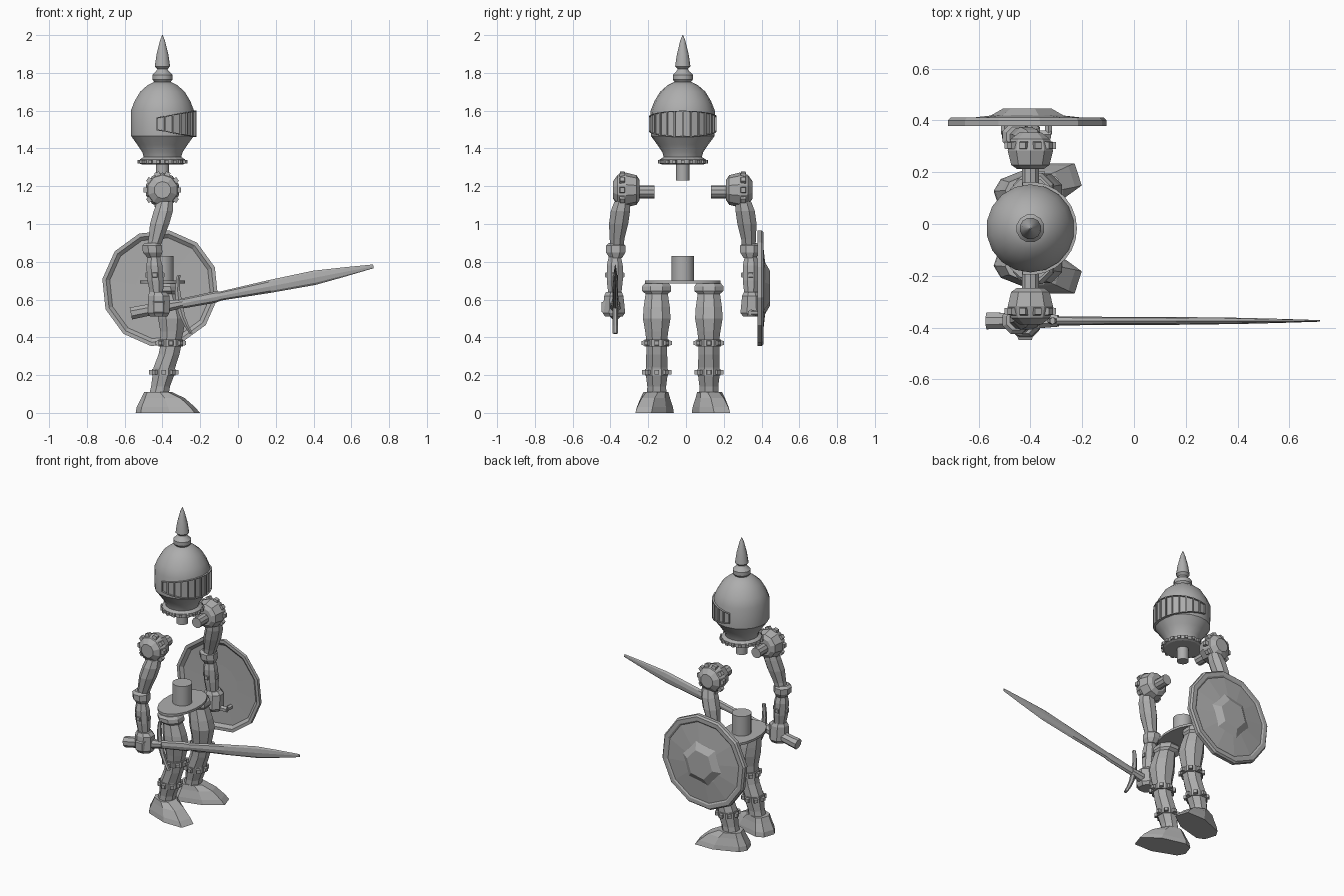
import bpy, bmesh
from math import cos, sin, pi, radians
from mathutils import Matrix, Vector

if "Cube" in bpy.data.objects:
    bpy.data.objects.remove(bpy.data.objects["Cube"], do_unlink=True)

steel = bpy.data.materials.new("grey_steel")
steel.use_nodes = True
GREY = (0.42, 0.42, 0.42, 1)
steel.diffuse_color = GREY
steel.node_tree.nodes["Principled BSDF"].inputs["Base Color"].default_value = GREY

CX, CY = -0.40, -0.017  # body axis


def finish(name, bm, smooth=None):
    bmesh.ops.recalc_face_normals(bm, faces=bm.faces)
    mesh = bpy.data.meshes.new(name)
    bm.to_mesh(mesh)
    bm.free()
    mesh.materials.append(steel)
    ob = bpy.data.objects.new(name, mesh)
    bpy.context.collection.objects.link(ob)
    if smooth:
        bpy.ops.object.select_all(action="DESELECT")
        ob.select_set(True)
        bpy.context.view_layer.objects.active = ob
        bpy.ops.object.shade_smooth_by_angle(angle=radians(smooth))
    return ob


def loft(bm, rings, n=8, axis="z", turn=0.5):
    """Skin rings (x, y, z, ru, rv) whose planes face the given axis."""
    loops = []
    for x, y, z, ru, *rv in rings:
        rv = rv[0] if rv else ru
        loop = []
        for i in range(n):
            a = 2 * pi * (i + turn) / n
            u, v = ru * cos(a), rv * sin(a)
            off = {"z": (u, v, 0), "y": (u, 0, v), "x": (0, u, v)}[axis]
            loop.append(bm.verts.new(Vector((x, y, z)) + Vector(off)))
        loops.append(loop)
    for a, b in zip(loops, loops[1:]):
        for i in range(n):
            j = (i + 1) % n
            bm.faces.new((a[i], a[j], b[j], b[i]))
    bm.faces.new(loops[0])
    bm.faces.new(loops[-1])


def lathe(bm, profile, n, x=CX, y=CY, turn=0.5):
    loft(bm, [(x, y, z, r) for r, z in profile], n, "z", turn)


def stud(bm, pos, normal, size, depth=0.03):
    """Tapered square stud."""
    rot = Vector(normal).to_track_quat("Z", "Y").to_matrix().to_4x4()
    m = Matrix.Translation(pos) @ rot @ Matrix.Rotation(pi / 4, 4, "Z")
    bmesh.ops.create_cone(bm, cap_ends=True, segments=4, radius1=size * 0.75,
                          radius2=size * 0.55, depth=depth, matrix=m)


def stud_ring(bm, centre, r, count, size, axis="z", turn=0.0):
    for i in range(count):
        a = 2 * pi * (i + turn) / count
        d = Vector((cos(a), sin(a), 0) if axis == "z" else (cos(a), 0, sin(a)))
        stud(bm, Vector(centre) + d * r, d, size)


# Helmet shell, neck and collar
bm = bmesh.new()
lathe(bm, [(0.10, 1.35), (0.108, 1.38), (0.135, 1.42), (0.168, 1.465), (0.17, 1.60),
           (0.15, 1.65), (0.12, 1.70), (0.08, 1.735), (0.04, 1.755)], 18)
finish("helmet", bm, 28)

bm = bmesh.new()
lathe(bm, [(0.036, 1.23), (0.036, 1.36)], 12)
finish("neck", bm, 35)

bm = bmesh.new()
lathe(bm, [(0.11, 1.315), (0.122, 1.32), (0.122, 1.342), (0.10, 1.355)], 18)
stud_ring(bm, (CX, CY, 1.33), 0.118, 18, 0.022)
finish("helmet_collar", bm)

# Helmet spike
bm = bmesh.new()
lathe(bm, [(0.04, 1.745), (0.055, 1.765), (0.055, 1.79), (0.034, 1.81), (0.028, 1.82),
           (0.042, 1.835), (0.032, 1.90), (0.014, 1.97), (0.002, 2.0)], 12)
finish("helmet_spike", bm, 35)

# Visor band, tapering to the sides, with sunken slots
bm = bmesh.new()
cols = []
for i in range(15):
    a = radians(-100 + 200 * i / 14)
    h = 0.034 + 0.036 * max(0, (cos(a) + 0.17) / 1.17)
    p = (CX + 0.18 * cos(a), CY + 0.18 * sin(a))
    q = (CX + 0.15 * cos(a), CY + 0.15 * sin(a))
    cols.append([bm.verts.new((*c, 1.53 + k * h)) for c, k in ((p, -1), (p, 1), (q, 1), (q, -1))])
slots = []
for a, b in zip(cols, cols[1:]):
    for k in range(4):
        f = bm.faces.new((a[k], b[k], b[(k + 1) % 4], a[(k + 1) % 4]))
        if k == 0:
            slots.append(f)
bm.faces.new(cols[0])
bm.faces.new(cols[-1])
bmesh.ops.recalc_face_normals(bm, faces=bm.faces)
bmesh.ops.inset_individual(bm, faces=slots, thickness=0.006)
bmesh.ops.inset_individual(bm, faces=slots, thickness=0.001, depth=-0.009)
finish("visor", bm)

# Waist post and oval belt plate
bm = bmesh.new()
lathe(bm, [(0.06, 0.69), (0.06, 0.83)], 16)
finish("waist_post", bm, 30)
bm = bmesh.new()
loft(bm, [(CX, CY, 0.685, 0.12, 0.2), (CX, CY, 0.70, 0.12, 0.2)], 18)
finish("belt_plate", bm, 30)

for side, s in (("right", -1), ("left", 1)):
    def Y(v):
        return CY + s * v

    # Shoulder ball, its studs and socket pin
    bm = bmesh.new()
    loft(bm, [(CX, Y(v), 1.18, r) for v, r in
              ((0.23, 0.055), (0.245, 0.078), (0.30, 0.092), (0.345, 0.08), (0.37, 0.045))], 10, "y")
    stud_ring(bm, (CX, Y(0.32), 1.18), 0.084, 10, 0.032, "y")
    finish(side + "_shoulder", bm)
    bm = bmesh.new()
    loft(bm, [(CX, Y(v), 1.17, 0.034) for v in (0.15, 0.25)], 10, "y")
    finish(side + "_shoulder_pin", bm)

    # Upper arm, elbow, forearm
    bm = bmesh.new()
    loft(bm, [(-0.385, Y(0.32), 1.12, 0.045), (-0.395, Y(0.33), 1.07, 0.055),
              (-0.415, Y(0.34), 1.0, 0.055), (-0.435, Y(0.348), 0.92, 0.042),
              (-0.45, Y(0.35), 0.87, 0.038)])
    finish(side + "_upper_arm", bm)
    bm = bmesh.new()
    loft(bm, [(-0.455, Y(0.355), 0.90, 0.04), (-0.455, Y(0.355), 0.885, 0.056),
              (-0.452, Y(0.355), 0.85, 0.056), (-0.445, Y(0.355), 0.82, 0.036)])
    finish(side + "_elbow", bm)
    bm = bmesh.new()
    loft(bm, [(-0.445, Y(0.36), 0.83, 0.034), (-0.443, Y(0.36), 0.78, 0.046),
              (-0.437, Y(0.36), 0.70, 0.046), (-0.43, Y(0.36), 0.62, 0.036)])
    stud_ring(bm, (-0.44, Y(0.36), 0.73), 0.036, 4, 0.03)
    finish(side + "_forearm", bm)

    # Fist with knuckle block
    bm = bmesh.new()
    loft(bm, [(-0.425, Y(0.365), 0.64, 0.045), (-0.42, Y(0.365), 0.62, 0.062, 0.055),
              (-0.42, Y(0.365), 0.53, 0.062, 0.065), (-0.42, Y(0.365), 0.51, 0.05)])
    stud(bm, (-0.42, Y(0.418), 0.56), (0, s, 0), 0.065, 0.025)
    finish(side + "_fist", bm)

    # Thigh and shin
    L = Y(0.138)
    bm = bmesh.new()
    loft(bm, [(-0.39, L, 0.685, 0.07), (-0.39, L, 0.67, 0.083), (-0.385, L, 0.645, 0.083),
              (-0.375, L, 0.63, 0.064), (-0.36, L, 0.56, 0.075), (-0.35, L, 0.50, 0.079),
              (-0.35, L, 0.43, 0.066), (-0.355, L, 0.385, 0.06)])
    finish(side + "_thigh", bm)
    bm = bmesh.new()
    loft(bm, [(-0.355, L, 0.36, 0.06), (-0.365, L, 0.31, 0.06), (-0.39, L, 0.24, 0.062),
              (-0.395, L, 0.20, 0.062), (-0.41, L, 0.14, 0.054), (-0.42, L, 0.09, 0.056)])
    finish(side + "_shin", bm)

    # Studded knee and shin bands
    for part, x, z, r in (("knee", -0.355, 0.37, 0.07), ("shin", -0.393, 0.215, 0.066)):
        bm = bmesh.new()
        loft(bm, [(x, L, z + dz, r) for dz in (-0.018, 0.018)])
        stud_ring(bm, (x, L, z), r - 0.004, 8, 0.028)
        finish(f"{side}_{part}_band", bm)

    # Foot, toes turned outward
    bm = bmesh.new()
    outline = ((-0.115, 0.04), (-0.075, 0.075), (0.09, 0.085), (0.215, 0.045))
    layers = []
    for z, front, back, width in ((0, 1, 1, 1), (0.03, 0.88, 0.96, 0.95),
                                  (0.078, 0.62, 0.75, 0.8), (0.11, 0.3, 0.62, 0.72)):
        pts = [(u * (front if u > 0 else back), w * width) for u, w in outline]
        pts += [(u, -w) for u, w in reversed(pts)]
        layers.append([bm.verts.new((u, w, z)) for u, w in pts])
    for a, b in zip(layers, layers[1:]):
        for i in range(8):
            j = (i + 1) % 8
            bm.faces.new((a[i], a[j], b[j], b[i]))
    bm.faces.new(layers[0])
    bm.faces.new(layers[-1])
    bmesh.ops.transform(bm, verts=bm.verts, matrix=Matrix.Translation((-0.42, Y(0.142), 0))
                        @ Matrix.Rotation(s * radians(18), 4, "Z"))
    finish(side + "_foot", bm)

# Sword in the right fist: grip, curved guard, blade
tilt = Matrix.Translation((-0.42, -0.374, 0.555)) @ Matrix.Rotation(radians(-11), 4, "Y")
bm = bmesh.new()
loft(bm, [(x, 0, 0, r) for x, r in ((-0.15, 0.035), (-0.05, 0.033), (0.06, 0.03), (0.13, 0.024))], 8, "x")
finish("sword_grip", bm).matrix_world = tilt

bm = bmesh.new()
loft(bm, [(0.11 + 1.2 * (z * z), 0, z, 0.02 - 0.06 * abs(z), 0.014)
          for z in (-0.165, -0.12, -0.07, 0, 0.07, 0.12, 0.15)], 6)
finish("sword_guard", bm).matrix_world = tilt

bm = bmesh.new()
loft(bm, [(x, 0, 0, t, w) for x, t, w in
          ((0.1, 0.018, 0.026), (0.3, 0.016, 0.03), (0.335, 0.015, 0.024), (0.6, 0.015, 0.034),
           (0.84, 0.012, 0.038), (1.0, 0.008, 0.025), (1.158, 0.003, 0.01))], 8, "x", 0)
finish("sword_blade", bm).matrix_world = tilt

# Shield: rimmed dish, raised boss, hand bar
SX, SZ = -0.412, 0.66
bm = bmesh.new()
loft(bm, [(SX, y, SZ, r) for y, r in
          ((0.398, 0.13), (0.395, 0.27), (0.378, 0.29), (0.378, 0.31), (0.40, 0.31),
           (0.411, 0.30), (0.411, 0.275), (0.405, 0.265), (0.42, 0.13))], 12, "y", 0.7)
finish("shield", bm)
bm = bmesh.new()
loft(bm, [(SX, y, SZ, r) for y, r in
          ((0.405, 0.15), (0.418, 0.145), (0.446, 0.095), (0.446, 0.09))], 6, "y", 0.2)
finish("shield_boss", bm)
bm = bmesh.new()
loft(bm, [(x, 0.345, 0.53, 0.018) for x in (-0.51, -0.32)], 6, "x")
for x in (-0.50, -0.33):
    loft(bm, [(x, y, 0.53, 0.015) for y in (0.345, 0.405)], 6, "y")
finish("shield_hand_bar", bm)
